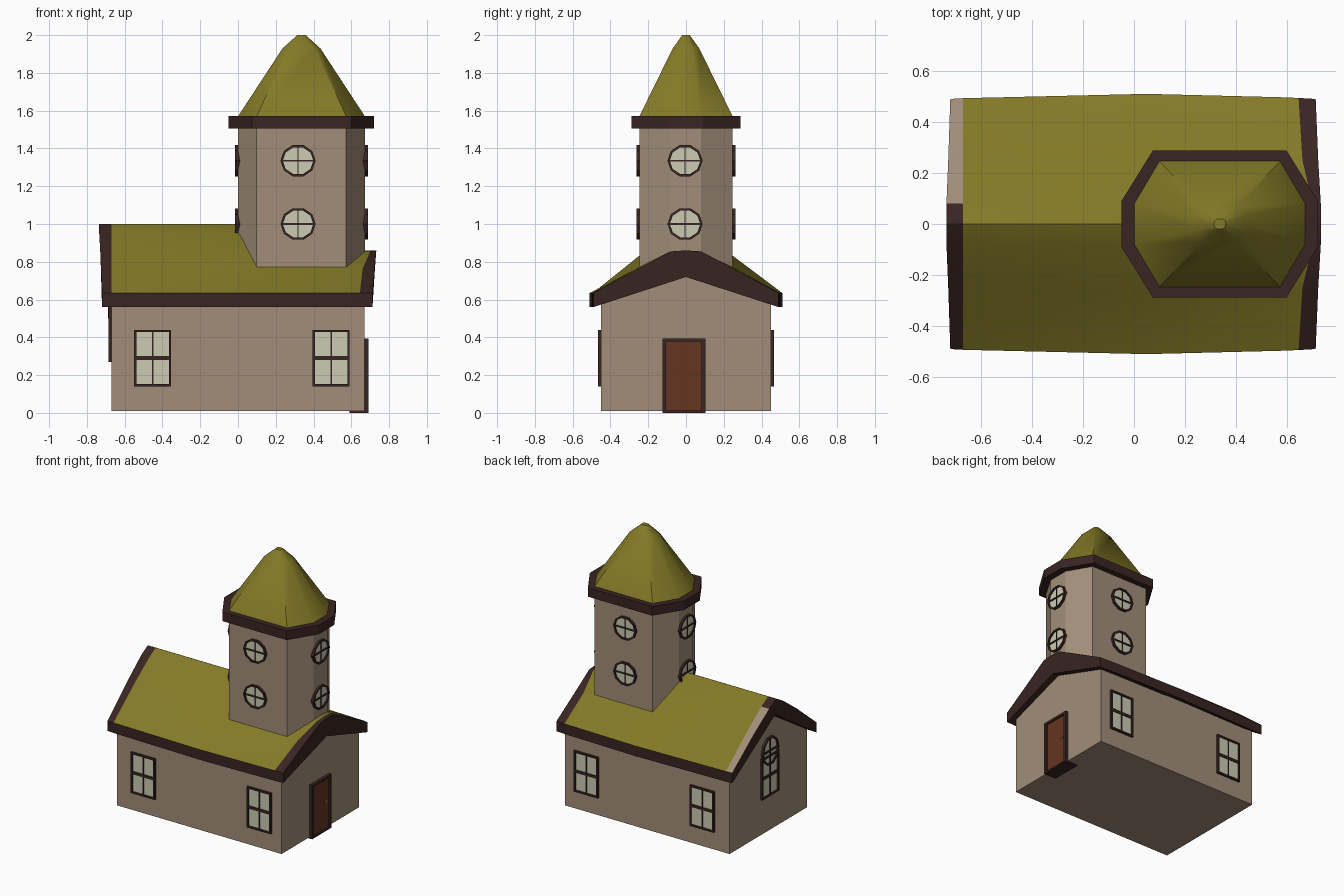
import bpy, bmesh, math
from mathutils import Matrix, Vector

if "Cube" in bpy.data.objects:
    bpy.data.objects.remove(bpy.data.objects["Cube"])


def mat(name, rgb):
    m = bpy.data.materials.new(name)
    m.diffuse_color = (*rgb, 1)
    m.use_nodes = True
    m.node_tree.nodes["Principled BSDF"].inputs["Base Color"].default_value = m.diffuse_color
    return m


WALL = mat("plaster", (0.36, 0.27, 0.19))
ROOF = mat("green_roof", (0.23, 0.195, 0.02))
TRIM = mat("dark_trim", (0.04, 0.018, 0.016))
GLASS = mat("glass", (0.6, 0.6, 0.45))
DOOR = mat("door_wood", (0.13, 0.035, 0.015))
GOLD = mat("brass", (0.6, 0.45, 0.08))


def finish(name, bm, mats, smooth=None):
    bmesh.ops.recalc_face_normals(bm, faces=bm.faces)
    me = bpy.data.meshes.new(name)
    bm.to_mesh(me)
    bm.free()
    for m in mats:
        me.materials.append(m)
    ob = bpy.data.objects.new(name, me)
    bpy.context.collection.objects.link(ob)
    if smooth:
        for p in me.polygons:
            p.use_smooth = True
        me.set_sharp_from_angle(angle=math.radians(smooth))
    return ob


def loft(bm, loops, pick=lambda i, j: 0, caps=True):
    """Skin closed loops of equal length; pick gives the material slot."""
    rows = [[bm.verts.new(p) for p in lp] for lp in loops]
    n = len(rows[0])
    for i in range(len(rows) - 1):
        for j in range(n):
            k = (j + 1) % n
            f = bm.faces.new((rows[i][j], rows[i][k], rows[i + 1][k], rows[i + 1][j]))
            f.material_index = pick(i, j)
    if caps:
        bm.faces.new(rows[0])
        bm.faces.new(rows[-1])


def box(bm, lo, hi, slot=0, m=Matrix()):
    lo, hi = Vector(lo), Vector(hi)
    r = bmesh.ops.create_cube(bm, size=1, matrix=m @ Matrix.Translation((lo + hi) / 2)
                              @ Matrix.Diagonal((*(hi - lo), 1)))
    for f in {f for v in r["verts"] for f in v.link_faces}:
        f.material_index = slot


def under(x):
    """Height of the roof underside along the middle."""
    return 0.88 - 0.16 * (x + 0.73) / 1.46


# House walls with gable ends
bm = bmesh.new()
loft(bm, [[(x, -0.45, 0.01), (x, 0.45, 0.01), (x, 0.45, 0.585),
           (x, 0, under(x) + 0.02), (x, -0.45, 0.585)] for x in (-0.67, 0.67)])
finish("house_walls", bm, [WALL])


# Main roof: ridge drops towards the door end, barge boards at both ends
def section(xe, xm, xr, e, zm, z8, zr):
    half = [(xe, e, 0.635), (xm, 0.25, zm), (xr, 0.08, z8)]
    left = [(x, -y, z) for x, y, z in half]
    low = [(xe, e, 0.56), ((xe + xr) / 2, 0, under(xr)), (xe, -e, 0.56)]
    return left + [(xr, 0, zr)] + half[::-1] + low


sections = [section(-0.72, -0.728, -0.735, 0.49, 0.83, 0.955, 1.0),
            section(-0.67, -0.67, -0.67, 0.493, 0.83, 0.955, 1.0),
            section(0.05, 0.1, 0.1, 0.51, 0.77, 0.955, 1.0),
            section(0.57, 0.57, 0.57, 0.497, 0.77, 0.855, 0.86),
            section(0.645, 0.66, 0.70, 0.494, 0.765, 0.855, 0.86),
            section(0.712, 0.722, 0.732, 0.49, 0.765, 0.855, 0.86)]


def roof_slot(i, j):
    if i == 0:
        return 2 if j in (4, 5) else 0
    return 1 if i < 4 and j < 6 else 0


bm = bmesh.new()
loft(bm, sections, roof_slot)
finish("main_roof", bm, [TRIM, ROOF, WALL], 30)


# Tower: long octagon rings
def octagon(hx, hy, cx, cy, z, x0=0.336):
    q = [(hx, cy), (cx, hy), (-cx, hy), (-hx, cy),
         (-hx, -cy), (-cx, -hy), (cx, -hy), (hx, -cy)]
    return [(x0 + x, y, z) for x, y in q]


def tower_part(name, rings, material, smooth=None):
    bm = bmesh.new()
    loft(bm, rings)
    finish(name, bm, [material], smooth)


tower_part("tower_walls", [octagon(0.336, 0.247, 0.237, 0.08, z) for z in (0.72, 1.53)], WALL)
tower_part("tower_cornice", [octagon(0.385, 0.288, 0.262, 0.09, z) for z in (1.505, 1.572)], TRIM)
tower_part("tower_roof", [octagon(0.336, 0.247, 0.237, 0.08, 1.57),
                          octagon(0.1, 0.07, 0.07, 0.03, 1.93),
                          octagon(0.022, 0.02, 0.012, 0.01, 2.0)], ROOF, 40)


# Windows: frame ring, pane and crossing bars in a local (across, up, out) space
def window(name, at, normal, outline, w, h, rim=0.012, bar=0.01, out=0.016):
    n = Vector(normal)
    up = Vector((0, 0, 1))
    m = Matrix((up.cross(n), up, n)).transposed().to_4x4()
    m.translation = Vector(at)
    bm = bmesh.new()

    def ring(inset, d):
        return [m @ Vector((u * (w - inset), v * (h - inset), d)) for u, v in outline]

    loft(bm, [ring(0, -0.01), ring(0, out), ring(rim, out), ring(rim, 0.004)], caps=False)
    pane = bm.faces.new([bm.verts.new(p) for p in ring(rim, 0.006)])
    pane.material_index = 1
    box(bm, (-bar * 0.4, -h + rim / 2, 0), (bar * 0.4, h - rim / 2, out * 0.75), 0, m)
    box(bm, (-w + rim / 2, -bar, 0), (w - rim / 2, bar, out * 0.8), 0, m)
    finish(name, bm, [TRIM, GLASS])


RECT = [(-1, -1), (1, -1), (1, 1), (-1, 1)]
ROUND = [(math.cos(k * math.pi / 5), math.sin(k * math.pi / 5) / math.sin(math.radians(72)))
         for k in range(10)]

for s, side in ((-1, "front"), (1, "back")):
    for x, end in ((-0.452, "left"), (0.493, "right")):
        window(f"{side}_{end}_window", (x, s * 0.45, 0.29), (0, s, 0), RECT, 0.098, 0.15)
for z, level in ((1.0, "lower"), (1.335, "upper")):
    for s, side in ((-1, "front"), (1, "back")):
        window(f"tower_{level}_{side}_window", (0.318, s * 0.247, z), (0, s, 0),
               ROUND, 0.093, 0.083, bar=0.005)
    for s, side in ((-1, "left"), (1, "right")):
        window(f"tower_{level}_{side}_window", (0.336 + s * 0.336, -0.005, z), (s, 0, 0),
               ROUND, 0.093, 0.083, bar=0.005)

# Left gable: tall window with a round light above it
window("gable_window", (-0.67, -0.01, 0.42), (-1, 0, 0), RECT, 0.098, 0.15)
window("gable_round_window", (-0.67, -0.01, 0.6), (-1, 0, 0), ROUND, 0.095, 0.1, bar=0.006, out=0.018)

# Door with frame, threshold and knob
bm = bmesh.new()
box(bm, (0.65, -0.125, 0), (0.692, -0.105, 0.395))
box(bm, (0.65, 0.082, 0), (0.692, 0.102, 0.395))
box(bm, (0.65, -0.125, 0.378), (0.692, 0.102, 0.395))
box(bm, (0.59, -0.125, 0), (0.692, 0.102, 0.012))
finish("door_frame", bm, [TRIM])
bm = bmesh.new()
box(bm, (0.65, -0.105, 0.012), (0.68, 0.082, 0.378))
finish("door", bm, [DOOR])
bm = bmesh.new()
box(bm, (0.68, 0.043, 0.206), (0.69, 0.063, 0.212))
finish("door_handle", bm, [GOLD])
